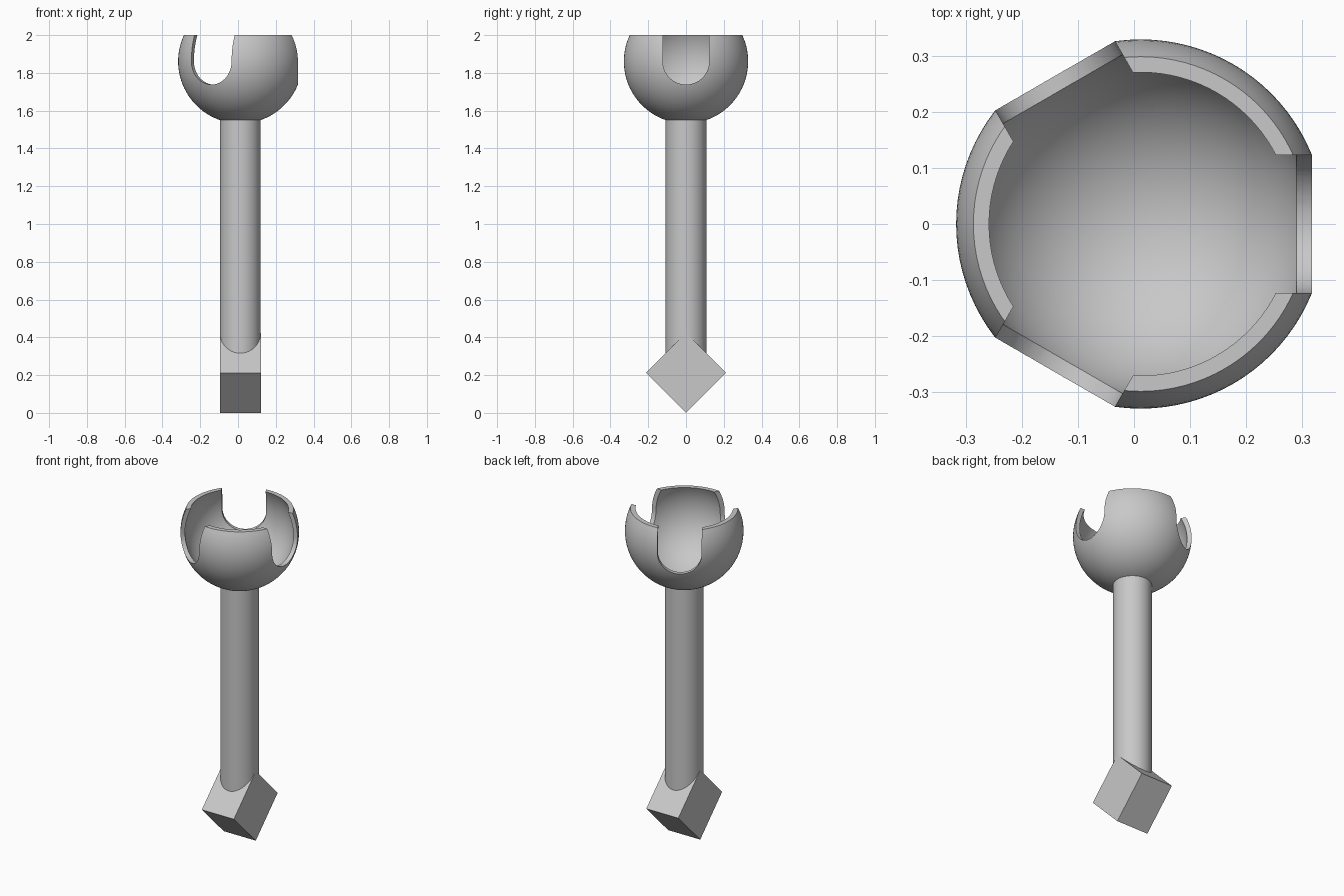
import bpy, bmesh
from math import sin, cos, pi, asin, radians
from mathutils import Matrix, Vector

cube = bpy.data.objects.get("Cube")
if cube:
    bpy.data.objects.remove(cube, do_unlink=True)

CX = 0.012                      # common vertical axis
CUP_Z, OUTER, INNER, TOP = 1.861, 0.329, 0.304, 2.0
SLOT = 0.123                    # half width of a slot

grey = bpy.data.materials.new("plain grey")
grey.use_nodes = True
grey.diffuse_color = (0.58, 0.58, 0.58, 1)
grey.node_tree.nodes["Principled BSDF"].inputs["Base Color"].default_value = grey.diffuse_color


def add_object(name, bm):
    bmesh.ops.recalc_face_normals(bm, faces=bm.faces)
    mesh = bpy.data.meshes.new(name)
    bm.to_mesh(mesh)
    bm.free()
    mesh.materials.append(grey)
    obj = bpy.data.objects.new(name, mesh)
    bpy.context.collection.objects.link(obj)
    return obj


def smooth(obj):
    bpy.ops.object.select_all(action="DESELECT")
    obj.select_set(True)
    bpy.context.view_layer.objects.active = obj
    bpy.ops.object.shade_smooth_by_angle(angle=radians(30))


def arc(radius, steps):
    """Points from the bottom pole up to the flat rim."""
    end = asin((TOP - CUP_Z) / radius)
    angles = [-pi / 2 + (end + pi / 2) * i / steps for i in range(steps + 1)]
    return [Vector((radius * cos(a), 0, CUP_Z + radius * sin(a))) for a in angles]


# Hollow spherical cup, turned from its wall section
bm = bmesh.new()
section = arc(OUTER, 32) + arc(INNER, 32)[::-1]
verts = [bm.verts.new(p) for p in section]
edges = [bm.edges.new(pair) for pair in zip(verts, verts[1:])]
bmesh.ops.spin(bm, geom=verts + edges, cent=(0, 0, 0), axis=(0, 0, 1),
               angle=2 * pi, steps=96, use_duplicate=False)
bmesh.ops.remove_doubles(bm, verts=bm.verts, dist=1e-5)
bmesh.ops.translate(bm, verts=bm.verts, vec=(CX, 0, 0))
cup = add_object("cup", bm)

# Three round-bottomed slots cut through the wall
cutters = []
for k in range(3):
    bm = bmesh.new()
    outline = [(SLOT * cos(a), CUP_Z + SLOT * sin(a))
               for a in (-pi + pi * i / 32 for i in range(33))]
    outline += [(SLOT, TOP + 0.1), (-SLOT, TOP + 0.1)]
    face = bm.faces.new([bm.verts.new((0.15, y, z)) for y, z in outline])
    out = bmesh.ops.extrude_face_region(bm, geom=[face])
    moved = [g for g in out["geom"] if isinstance(g, bmesh.types.BMVert)]
    bmesh.ops.translate(bm, verts=moved, vec=(0.3, 0, 0))
    bm.transform(Matrix.Translation((CX, 0, 0)) @ Matrix.Rotation(k * 2 * pi / 3, 4, "Z"))
    cutter = add_object("slot_cutter", bm)
    cutter.hide_render = True
    mod = cup.modifiers.new("slot", "BOOLEAN")
    mod.operation, mod.solver, mod.object = "DIFFERENCE", "EXACT", cutter
    cutters.append(cutter)

graph = bpy.context.evaluated_depsgraph_get()
cut_mesh = bpy.data.meshes.new_from_object(cup.evaluated_get(graph))
cup.modifiers.clear()
cup.data = cut_mesh
for cutter in cutters:
    bpy.data.objects.remove(cutter, do_unlink=True)
smooth(cup)

# Round stem from the block to the cup
bm = bmesh.new()
low, high = 0.22, 1.555
bmesh.ops.create_cone(bm, cap_ends=True, segments=64, radius1=0.108, radius2=0.108,
                      depth=high - low,
                      matrix=Matrix.Translation((CX, 0, (low + high) / 2)))
smooth(add_object("stem", bm))

# Square block standing on its edge
bm = bmesh.new()
bmesh.ops.create_cube(bm, size=1, matrix=Matrix.Translation((CX, 0, 0.212))
                      @ Matrix.Rotation(pi / 4, 4, "X")
                      @ Matrix.Diagonal((0.217, 0.3, 0.3, 1)))
add_object("foot_block", bm)
